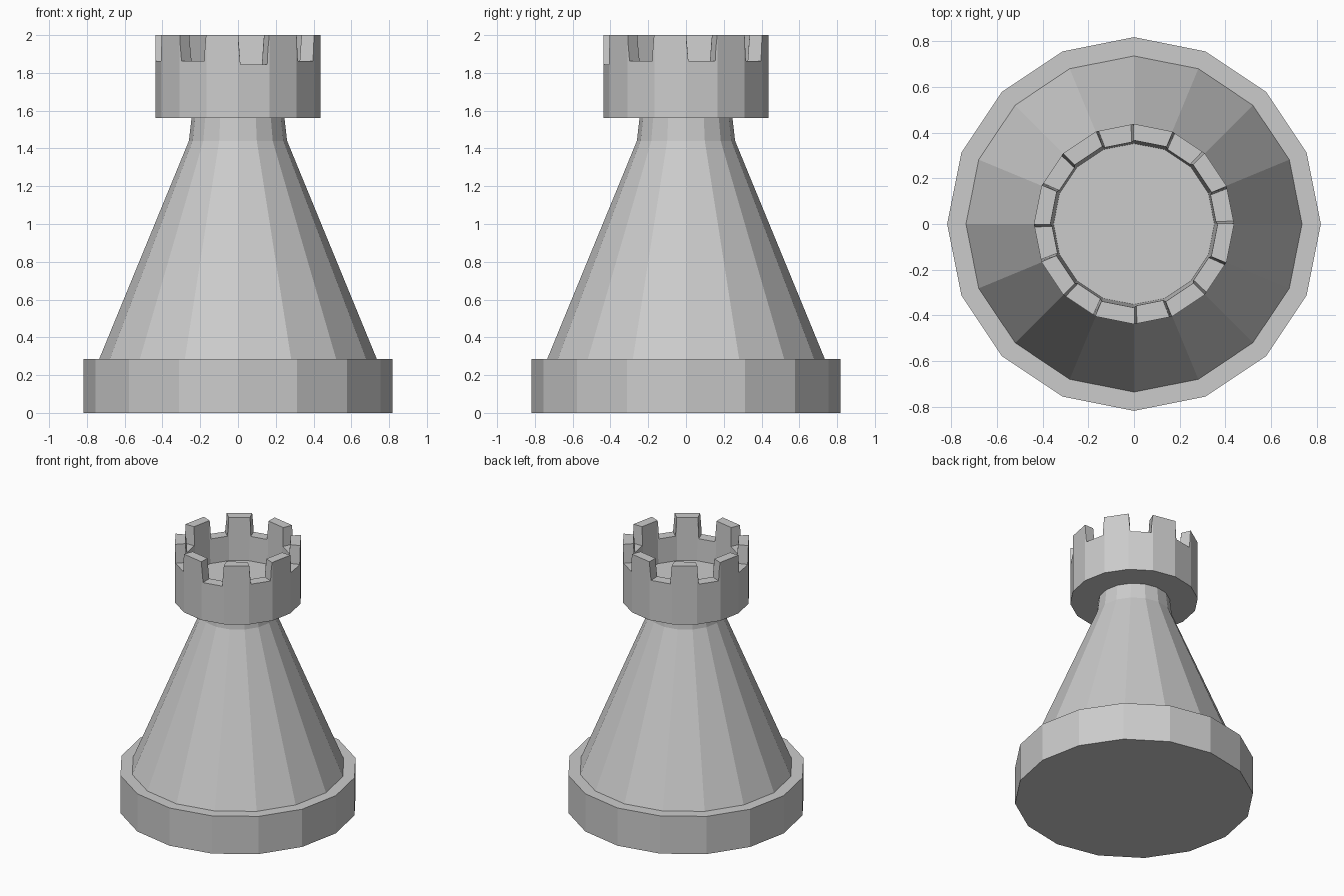
import bpy, bmesh
from math import sin, cos, radians

if "Cube" in bpy.data.objects:
    bpy.data.objects.remove(bpy.data.objects["Cube"])

SIDES = 16
STEP = 360 / SIDES


def polar(r, deg, z):
    return (r * cos(radians(deg)), r * sin(radians(deg)), z)


def add_object(name, bm):
    bmesh.ops.recalc_face_normals(bm, faces=bm.faces)
    mesh = bpy.data.meshes.new(name)
    bm.to_mesh(mesh)
    bm.free()
    obj = bpy.data.objects.new(name, mesh)
    bpy.context.collection.objects.link(obj)
    return obj


def lathe(name, profile):
    """Closed faceted solid from (radius, height) points, capped at both ends."""
    bm = bmesh.new()
    rings = [[bm.verts.new(polar(r, i * STEP, z)) for i in range(SIDES)]
             for r, z in profile]
    for a, b in zip(rings, rings[1:]):
        for i in range(SIDES):
            j = (i + 1) % SIDES
            bm.faces.new((a[i], a[j], b[j], b[i]))
    bm.faces.new(rings[0])
    bm.faces.new(rings[-1])
    return add_object(name, bm)


def add_wedge(bm, start, z_floor):
    """Notch cutter over one facet, slightly narrower at its floor."""
    layers = []
    for z, inset in ((z_floor, 1.7), (2.02, 0.05)):
        a, b = start + inset, start + STEP - inset
        layers.append([bm.verts.new(polar(r, ang, z))
                       for r, ang in ((0.28, a), (0.55, a), (0.55, b), (0.28, b))])
    low, high = layers
    bm.faces.new(low)
    bm.faces.new(high)
    for i in range(4):
        j = (i + 1) % 4
        bm.faces.new((low[i], low[j], high[j], high[i]))


# Tower: plinth, tapered body, neck and hollow crown in one turned profile
tower = lathe("tower", [
    (0.817, 0), (0.817, 0.285),
    (0.735, 0.285), (0.26, 1.44), (0.246, 1.56),
    (0.438, 1.56), (0.438, 2.0),
    (0.366, 2.0), (0.352, 1.68),
])

# Battlement notches on every other facet (the front one is a little deeper)
bm = bmesh.new()
for k in range(0, SIDES, 2):
    add_wedge(bm, k * STEP, 1.845 if k == 12 else 1.862)
cutters = add_object("notch_cutters", bm)
cutters.hide_render = True
cutters.hide_viewport = False
cutters.display_type = 'WIRE'

cut = tower.modifiers.new("notches", 'BOOLEAN')
cut.operation = 'DIFFERENCE'
cut.solver = 'EXACT'
cut.object = cutters
